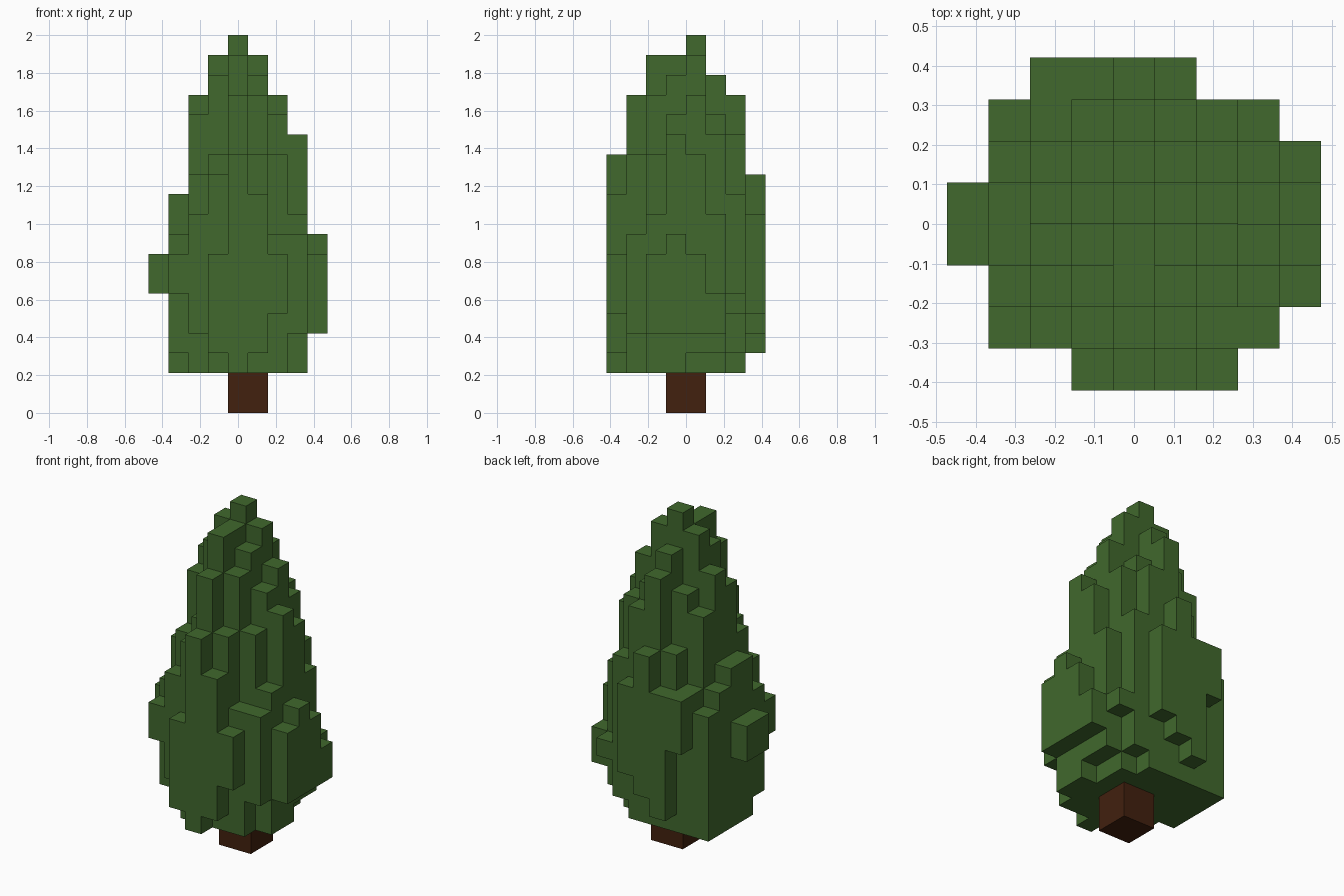
import bpy, bmesh
from mathutils import Vector

cube = bpy.data.objects.get("Cube")
if cube:
    bpy.data.objects.remove(cube, do_unlink=True)

V = 2 / 19                                   # block size
ORIGIN = Vector((-4.5 * V, -4 * V, 0))       # corner of the block grid

# Foliage columns, one row per block from front to back, in base 36:
# the level where each column ends and where it starts
TOPS = ["...8db8..", ".8acgd99.", ".9cdigda8", "8bfhihfe9",
        "8bgijigd8", ".aefhfea6", ".9acgeb6.", "..aaca..."]
BASES = ["...3235..", ".6422224.", ".32222224", "622222224",
         "622222234", ".22222234", ".2222235.", "..7345..."]


def material(name, rgb):
    m = bpy.data.materials.new(name)
    m.use_nodes = True
    m.diffuse_color = (*rgb, 1)
    bsdf = m.node_tree.nodes["Principled BSDF"]
    bsdf.inputs["Base Color"].default_value = (*rgb, 1)
    bsdf.inputs["Roughness"].default_value = 0.9
    return m


def block_object(name, cells, mat):
    """Build the outer skin of a set of grid blocks."""
    bm = bmesh.new()
    for cell in cells:
        for axis in range(3):
            for side in (0, 1):
                step = [0, 0, 0]
                step[axis] = 1 if side else -1
                if tuple(c + s for c, s in zip(cell, step)) in cells:
                    continue
                u, w = (axis + 1) % 3, (axis + 2) % 3
                loop = [(0, 0), (1, 0), (1, 1), (0, 1)]
                verts = []
                for a, b in (loop if side else loop[::-1]):
                    p = Vector(cell)
                    p[axis] += side
                    p[u] += a
                    p[w] += b
                    verts.append(bm.verts.new(ORIGIN + p * V))
                bm.faces.new(verts)
    bmesh.ops.remove_doubles(bm, verts=bm.verts[:], dist=1e-4)
    mesh = bpy.data.meshes.new(name)
    bm.to_mesh(mesh)
    bm.free()
    mesh.materials.append(mat)
    obj = bpy.data.objects.new(name, mesh)
    bpy.context.collection.objects.link(obj)
    return obj


# Foliage
leaves = {(i, j, k)
          for j, (tops, bases) in enumerate(zip(TOPS, BASES))
          for i, (t, b) in enumerate(zip(tops, bases)) if t != "."
          for k in range(int(b, 36), int(t, 36))}
block_object("foliage", leaves, material("leaf green", (0.052, 0.140, 0.026)))

# Trunk
trunk = {(i, j, k) for i in (4, 5) for j in (3, 4) for k in (0, 1)}
block_object("trunk", trunk, material("bark brown", (0.054, 0.015, 0.0045)))
